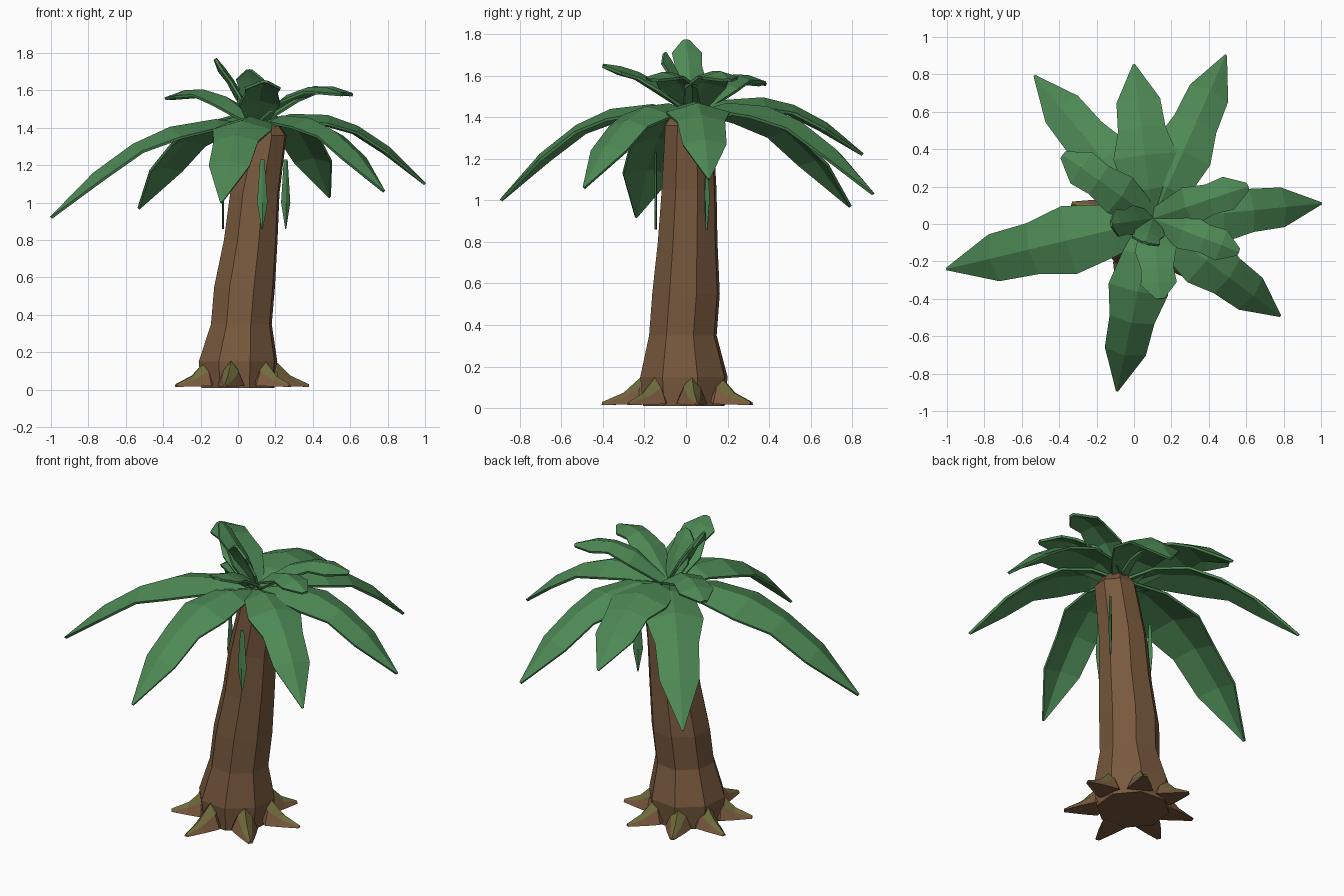
import bpy, bmesh
from math import sin, cos, pi, radians
from mathutils import Vector

if "Cube" in bpy.data.objects:
    bpy.data.objects.remove(bpy.data.objects["Cube"])


def material(name, color):
    m = bpy.data.materials.new(name)
    m.diffuse_color = (*color, 1)
    m.use_nodes = True
    m.node_tree.nodes["Principled BSDF"].inputs["Base Color"].default_value = m.diffuse_color
    return m


BARK = material("bark", (0.19, 0.10, 0.048))
MOSS = material("moss", (0.16, 0.15, 0.045))
GREEN = material("leaf_green", (0.075, 0.25, 0.09))


def make(name, verts, faces, mats):
    me = bpy.data.meshes.new(name)
    me.from_pydata(verts, [], faces)
    bm = bmesh.new()
    bm.from_mesh(me)
    bmesh.ops.recalc_face_normals(bm, faces=bm.faces)
    bm.to_mesh(me)
    bm.free()
    for m in mats:
        me.materials.append(m)
    ob = bpy.data.objects.new(name, me)
    bpy.context.collection.objects.link(ob)
    return ob


def loft(name, rings, mats):
    """Skin equal-length rings of points and cap both ends."""
    n = len(rings[0])
    verts = [p for r in rings for p in r]
    faces = [(i * n + j, i * n + (j + 1) % n, (i + 1) * n + (j + 1) % n, (i + 1) * n + j)
             for i in range(len(rings) - 1) for j in range(n)]
    faces += [tuple(range(n)), tuple(range(len(verts) - n, len(verts)))]
    return make(name, verts, faces, mats)


def leaf(name, base, tip, widths, bend, fold=0.3, thick=0.014):
    """Arched blade, folded along its midrib; widths = (t, half width)."""
    base, tip = Vector(base), Vector(tip)
    span = tip - base
    side = Vector((-span.y, span.x, 0)).normalized()
    verts = []
    for t, w in widths:
        p = base + span * t + Vector((0, 0, bend * t * (1 - t)))
        tangent = span + Vector((0, 0, bend * (1 - 2 * t)))
        up = tangent.cross(side).normalized()
        verts += [p - side * w - up * w * fold, p, p + side * w - up * w * fold]
    faces = []
    for i in range(0, len(verts) - 3, 3):
        faces += [(i, i + 1, i + 4, i + 3), (i + 1, i + 2, i + 5, i + 4)]
    ob = make(name, verts, faces, [GREEN])
    s = ob.modifiers.new("thickness", "SOLIDIFY")
    s.thickness = thick
    s.offset = 0
    return ob


# Trunk: eight-sided, leaning and tapering (z, centre x, centre y, radius)
trunk = [(0.01, 0.0, -0.01, 0.205), (0.15, 0.0, -0.01, 0.22), (0.35, 0.018, -0.015, 0.17),
         (0.55, 0.035, 0.0, 0.17), (0.80, 0.068, 0.008, 0.15), (1.05, 0.09, 0.015, 0.138),
         (1.36, 0.145, 0.015, 0.12), (1.42, 0.14, 0.015, 0.08)]
loft("trunk", [[(x + r * cos(k * pi / 4 + 0.3), y + r * sin(k * pi / 4 + 0.3), z)
                for k in range(8)] for z, x, y, r in trunk], [BARK])

# Roots: ridged claws with mossy tops (distance, half width, top z, bottom z)
root = [(0.14, 0.03, 0.22, 0.06), (0.21, 0.075, 0.15, 0.02), (0.29, 0.05, 0.075, 0.018),
        (0.39, 0.012, 0.03, 0.015)]
for i, (deg, size) in enumerate([(-100, 1.05), (-45, 1), (8, 0.98), (60, 0.92),
                                 (112, 0.88), (162, 0.9), (208, 0.95)]):
    a = radians(deg)
    d, s = Vector((cos(a), sin(a), 0)), Vector((-sin(a), cos(a), 0))
    rings = []
    for r, w, top, low in root:
        c = d * r * size
        rings.append([c + s * w + Vector((0, 0, low)),
                      c + s * w * 0.55 + Vector((0, 0, low + (top - low) * 0.6)),
                      c + Vector((0, 0, top)),
                      c - s * w * 0.55 + Vector((0, 0, low + (top - low) * 0.6)),
                      c - s * w + Vector((0, 0, low))])
    ob = loft(f"root_{i + 1}", rings, [BARK, MOSS])
    for p in ob.data.polygons:
        p.material_index = int(p.index < 15 and p.index % 5 in (1, 2))

# Lower crown: seven long drooping fronds (tip, width scale, bend)
long_w = [(0, 0.06), (0.2, 0.12), (0.42, 0.16), (0.6, 0.12), (0.79, 0.11), (1, 0.004)]
for i, (tip, k, bend) in enumerate([((1.0, 0.11, 1.10), 0.95, 0.75), ((0.78, -0.49, 1.06), 0.95, 0.75),
                                    ((-0.09, -0.89, 1.0), 1.0, 0.8), ((-1.0, -0.24, 0.92), 1.15, 0.8),
                                    ((-0.53, 0.79, 0.97), 1.0, 0.8), ((0.0, 0.85, 1.22), 1.05, 0.65),
                                    ((0.49, 0.90, 1.03), 1.0, 0.8)]):
    leaf(f"long_frond_{i + 1}", (0.1, 0.02, 1.41), tip, [(t, w * k) for t, w in long_w], bend)

# Upper crown: short blunt fronds, two of them nearly upright
short_w = [(0, 0.05), (0.35, 0.11), (0.6, 0.085), (0.8, 0.095), (1, 0.02)]
for i, (tip, k, bend) in enumerate([((-0.38, 0.37, 1.56), 1.05, 0.38), ((0.61, 0.20, 1.58), 0.95, 0.4),
                                    ((0.56, -0.15, 1.58), 0.9, 0.38), ((0.14, -0.40, 1.65), 1.0, 0.2),
                                    ((-0.12, 0.0, 1.77), 0.75, 0.1), ((0.06, -0.10, 1.71), 0.8, 0.1)]):
    leaf(f"short_frond_{i + 1}", (0.1, 0.03, 1.43), tip, [(t, w * k) for t, w in short_w], bend)

# Thin leaves hanging beside the trunk
for i, (x, y, top, ang) in enumerate([(0.13, -0.145, 1.23, 0.1), (0.255, 0.1, 1.23, 0.5), (-0.08, 0.04, 1.2, 1.5)]):
    rings = []
    for z, w in [(top, 0.012), (1.0, 0.028), (0.86, 0.003)]:
        u, v = Vector((cos(ang), sin(ang), 0)) * w, Vector((-sin(ang), cos(ang), 0)) * 0.006
        c = Vector((x, y, z))
        rings.append([c - u, c - v, c + u, c + v])
    loft(f"hanging_leaf_{i + 1}", rings, [GREEN])
